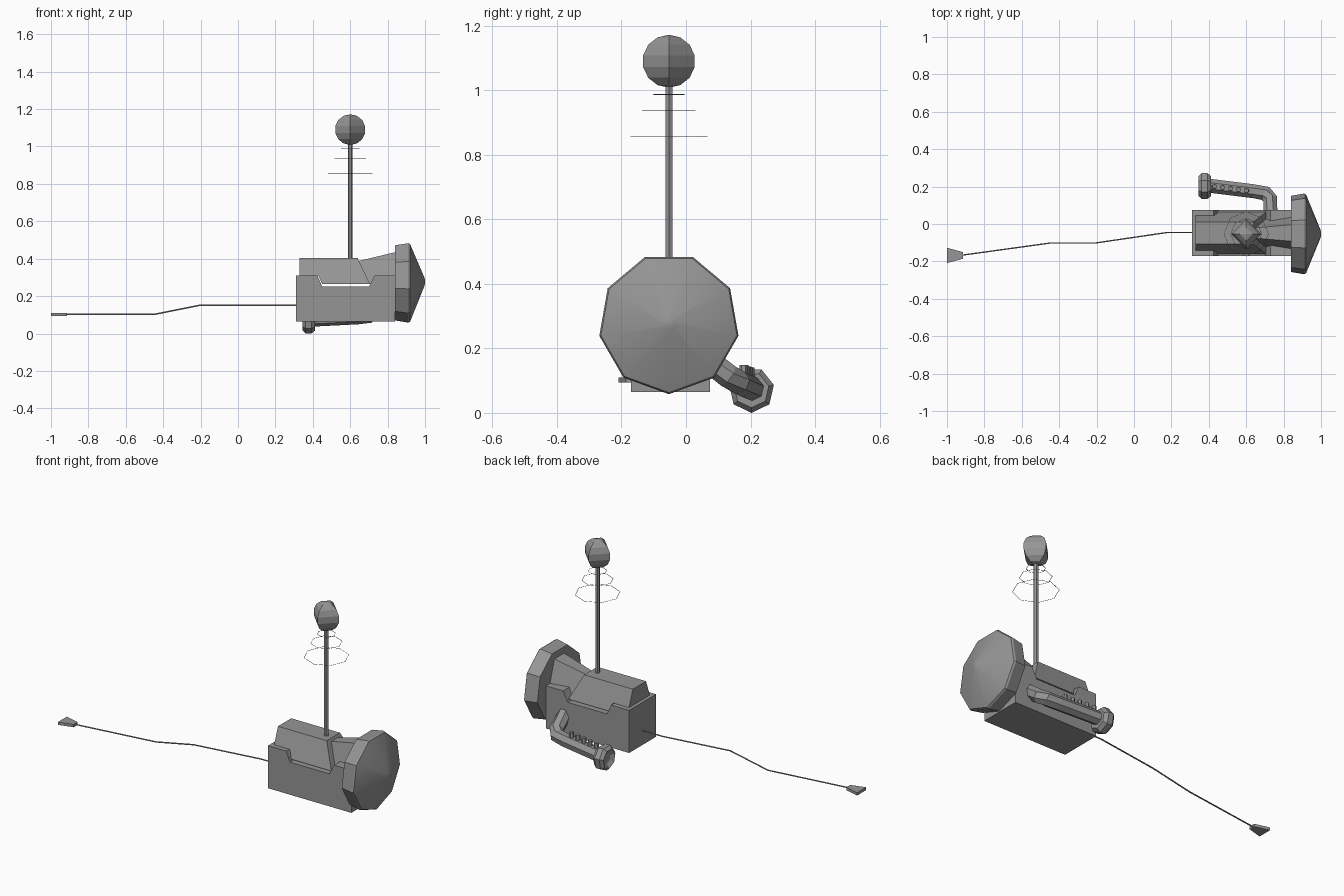
import bpy, bmesh, math
from mathutils import Vector, Matrix

if "Cube" in bpy.data.objects:
    bpy.data.objects.remove(bpy.data.objects["Cube"], do_unlink=True)

grey = bpy.data.materials.new("plain_grey")
grey.use_nodes = True
GREY = (0.3, 0.3, 0.3, 1)
grey.diffuse_color = GREY
grey.node_tree.nodes["Principled BSDF"].inputs["Base Color"].default_value = GREY
MID = -0.048  # y of the body's centre line


def finish(name, bm):
    bmesh.ops.recalc_face_normals(bm, faces=bm.faces)
    mesh = bpy.data.meshes.new(name)
    bm.to_mesh(mesh)
    bm.free()
    mesh.materials.append(grey)
    obj = bpy.data.objects.new(name, mesh)
    bpy.context.collection.objects.link(obj)
    return obj


def loft(name, rings, closed=False):
    """Skin equal-length loops of points; cap the ends unless closed."""
    bm = bmesh.new()
    loops = [[bm.verts.new(p) for p in ring] for ring in rings]
    n = len(loops[0])
    pairs = list(zip(loops, loops[1:]))
    if closed:
        pairs.append((loops[-1], loops[0]))
    else:
        bm.faces.new(loops[0])
        bm.faces.new(loops[-1])
    for a, b in pairs:
        for i in range(n):
            j = (i + 1) % n
            bm.faces.new((a[i], a[j], b[j], b[i]))
    return finish(name, bm)


def prism(name, outline, half):
    """Extrude an xz outline across y, half width given by height."""
    return loft(name, [[(x, MID + s * half(z), z) for x, z in outline] for s in (-1, 1)])


def lathe_x(name, profile, sides, y, z):
    """Turn (x, radius) pairs around an x axis, one corner pointing down."""
    angles = [math.tau * i / sides - math.pi / 2 for i in range(sides)]
    return loft(name, [[(x, y + r * math.cos(a), z + r * math.sin(a)) for a in angles]
                       for x, r in profile])


def tube(name, path, radius, sides):
    """Sweep a polygon along a path with mitred corners."""
    pts = [Vector(p) for p in path]
    rings = []
    for i, p in enumerate(pts):
        before = (p - pts[i - 1]).normalized() if i else None
        after = (pts[i + 1] - p).normalized() if i < len(pts) - 1 else None
        t = ((before or after) + (after or before)).normalized()
        side = t.cross(Vector((0, 0, 1))).normalized()
        up = side.cross(t)
        stretch = 1 / t.dot(after or before)
        rings.append([p + radius * (side * math.cos(a) * stretch + up * math.sin(a))
                      for a in (math.tau * k / sides - math.pi / 2 for k in range(sides))])
    return loft(name, rings)


# Lower body with a notch across its top
prism("lower_body", [(0.31, 0.065), (0.84, 0.065), (0.84, 0.31), (0.73, 0.31),
                     (0.70, 0.252), (0.45, 0.252), (0.425, 0.31), (0.31, 0.31)],
      lambda z: 0.122)

# Tapered upper housing whose flaps hang into the notch
prism("upper_housing", [(0.33, 0.403), (0.64, 0.403), (0.705, 0.265),
                        (0.45, 0.265), (0.43, 0.31), (0.33, 0.31)],
      lambda z: 0.06 + 0.37 * (0.403 - z))

# Neck flaring from the housing to the dish
loft("neck", [[(x, MID + w, z) for w, z in
               ((-low, 0.265), (low, 0.265), (top, high), (-top, high))]
              for x, low, top, high in ((0.62, 0.06, 0.025, 0.382), (0.85, 0.1, 0.045, 0.437))])

# Nine-sided dish with a shallow cone front
dish = lathe_x("dish", [(0.84, 0.207), (0.91, 0.219), (0.92, 0.214), (0.998, 0.02), (1.0, 0.002)],
               9, -0.053, 0.277)
bpy.context.view_layer.objects.active = dish
dish.select_set(True)
bpy.ops.object.shade_smooth_by_angle(angle=math.radians(30))
dish.select_set(False)

# Antenna rod, ball and thin signal rings
AX, AY = 0.60, -0.053
loft("antenna_rod", [[(AX + 0.013 * math.cos(a), AY + 0.013 * math.sin(a), z)
                      for a in (math.tau * k / 6 for k in range(6))] for z in (0.38, 1.03)])
bm = bmesh.new()
bmesh.ops.create_uvsphere(bm, u_segments=4, v_segments=7, radius=0.082,
                          matrix=Matrix.Translation((AX, AY, 1.09)))
finish("antenna_ball", bm)
for i, (z, r) in enumerate(((0.857, 0.12), (0.937, 0.084), (0.987, 0.05))):
    rings = []
    for k in range(8):
        c, s = math.cos(math.tau * k / 8), math.sin(math.tau * k / 8)
        rings.append([(AX + (r + d) * c, AY + (r + d) * s, z + h)
                      for d, h in ((0, 0), (-0.002, 0.001), (-0.002, -0.001))])
    loft(f"signal_ring_{i + 1}", rings, closed=True)

# Cable and its wedge plug
tube("cable", [(0.32, -0.045, 0.15), (0.18, -0.045, 0.15), (-0.21, -0.102, 0.15),
               (-0.45, -0.102, 0.102), (-0.93, -0.168, 0.102)], 0.004, 6)
loft("cable_plug", [[(x, -0.168 + sy * w, 0.102 + sz * 0.008)
                     for sy, sz in ((-1, -1), (1, -1), (1, 1), (-1, 1))]
                    for x, w in ((-1.0, 0.041), (-0.915, 0.018))])

# Side handle with end collar
tube("handle", [(0.73, 0.03, 0.195), (0.73, 0.13, 0.115), (0.705, 0.162, 0.094),
                (0.64, 0.175, 0.087), (0.40, 0.205, 0.075)], 0.038, 7)
lathe_x("handle_collar", [(0.36, 0.03), (0.345, 0.055), (0.362, 0.071), (0.392, 0.071),
                          (0.412, 0.055), (0.412, 0.03)], 7, 0.203, 0.071)

# Row of buttons along the handle top
for i in range(5):
    x = 0.43 + 0.043 * i
    y, z = 0.2 - 0.125 * (x - 0.43), 0.12 + 0.05 * (x - 0.43)
    bm = bmesh.new()
    bmesh.ops.create_cone(bm, cap_ends=True, segments=6, radius1=0.014, radius2=0.012, depth=0.04,
                          matrix=Matrix.Translation((x, y, z)))
    finish(f"handle_button_{i + 1}", bm)
